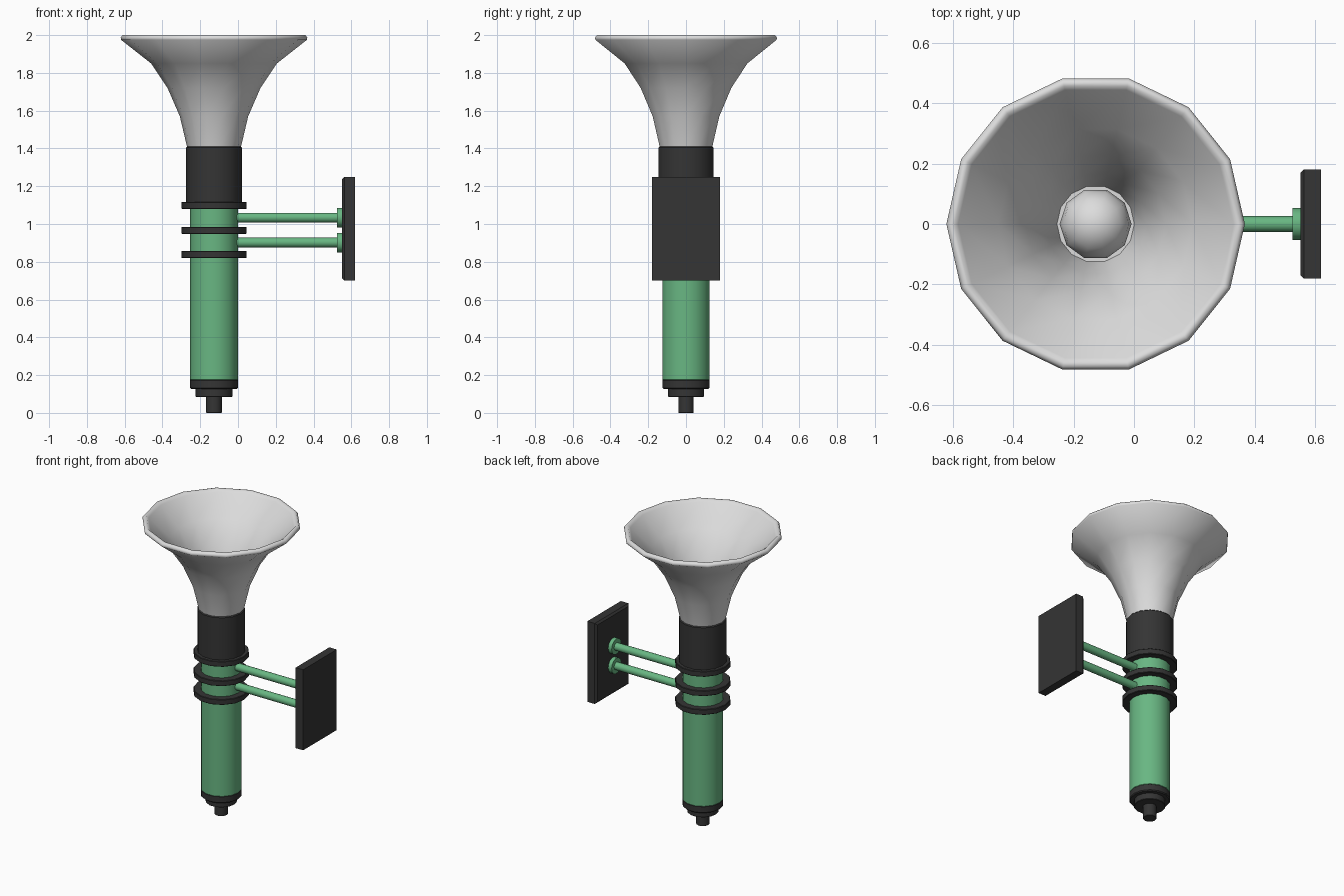
import bpy, bmesh, math
from mathutils import Matrix, Vector

cube = bpy.data.objects.get("Cube")
if cube:
    bpy.data.objects.remove(cube, do_unlink=True)

AXIS = -0.127   # x of the horn's upright axis
SIDES = 14


def material(name, rgb):
    m = bpy.data.materials.new(name)
    m.use_nodes = True
    m.diffuse_color = (*rgb, 1)
    m.node_tree.nodes["Principled BSDF"].inputs["Base Color"].default_value = (*rgb, 1)
    return m


GREEN = material("green paint", (0.14, 0.47, 0.225))
BLACK = material("black rubber", (0.035, 0.035, 0.035))
GREY = material("pale grey metal", (0.72, 0.72, 0.72))


def finish(name, bm, mat, angle=40):
    bmesh.ops.recalc_face_normals(bm, faces=bm.faces)
    mesh = bpy.data.meshes.new(name)
    bm.to_mesh(mesh)
    bm.free()
    mesh.materials.append(mat)
    ob = bpy.data.objects.new(name, mesh)
    bpy.context.collection.objects.link(ob)
    bpy.ops.object.select_all(action='DESELECT')
    ob.select_set(True)
    bpy.context.view_layer.objects.active = ob
    bpy.ops.object.shade_smooth_by_angle(angle=math.radians(angle))
    return ob


def lathe(name, profile, mat, angle=40):
    """Spin (radius, z) points about the upright axis; ends on the axis close it."""
    bm = bmesh.new()
    verts = [bm.verts.new((AXIS + r, 0, z)) for r, z in profile]
    edges = [bm.edges.new(pair) for pair in zip(verts, verts[1:])]
    bmesh.ops.spin(bm, geom=verts + edges, cent=(AXIS, 0, 0), axis=(0, 0, 1),
                   angle=math.tau, steps=SIDES, use_merge=True)
    bmesh.ops.remove_doubles(bm, verts=bm.verts, dist=0.0005)
    return finish(name, bm, mat, angle)


def tube(name, r, z0, z1, mat, bevel=0.006):
    return lathe(name, [(0, z0), (r - bevel, z0), (r, z0 + bevel),
                        (r, z1 - bevel), (r - bevel, z1), (0, z1)], mat)


def rod(name, r, x0, x1, z, mat):
    bm = bmesh.new()
    turn = Matrix.Translation(((x0 + x1) / 2, 0, z)) @ Matrix.Rotation(math.pi / 2, 4, 'Y')
    bmesh.ops.create_cone(bm, cap_ends=True, segments=SIDES, radius1=r, radius2=r,
                          depth=x1 - x0, matrix=turn)
    return finish(name, bm, mat)


# Stepped bottom fitting
tube("bottom_stem", 0.042, 0, 0.1, BLACK, 0.002)
tube("bottom_step", 0.098, 0.085, 0.14, BLACK, 0.003)
tube("bottom_cap", 0.128, 0.127, 0.178, BLACK)

# Main body, clamp rings and sleeve
tube("body_tube", 0.128, 0.17, 1.12, GREEN)
for i, z in enumerate((0.82, 0.948, 1.08)):
    tube(f"clamp_ring_{i + 1}", 0.173, z, z + 0.037, BLACK, 0.003)
tube("neck_sleeve", 0.149, 1.1, 1.41, BLACK)

# Flared bell with a rolled lip and an inner wall
outer = [(0.142, 1.405), (0.181, 1.57), (0.246, 1.72), (0.333, 1.85), (0.492, 1.975)]
lip = [(0.494, 1.987), (0.484, 2.0), (0.468, 2.0), (0.455, 1.985)]
inner = [(0.322, 1.865), (0.232, 1.73), (0.167, 1.575), (0.128, 1.42), (0, 1.42)]
lathe("horn_bell", outer + lip + inner, GREY, 60)

# Rounded plug in the throat
bm = bmesh.new()
bmesh.ops.create_uvsphere(bm, u_segments=10, v_segments=8, radius=0.119,
                          matrix=Matrix.Translation((AXIS, 0, 1.45))
                          @ Matrix.Rotation(math.pi / 2, 4, 'Z'))
finish("throat_ball", bm, GREY, 60)

# Bracket rods with flanges
for side, z in (("lower", 0.902), ("upper", 1.034)):
    rod(f"{side}_bracket_rod", 0.026, -0.06, 0.56, z, GREEN)
    rod(f"{side}_rod_flange", 0.053, 0.525, 0.555, z, GREEN)

# Mounting plate, chamfered around the face toward the horn
bm = bmesh.new()
size = Matrix.Diagonal((0.068, 0.362, 0.55, 1))
bmesh.ops.create_cube(bm, size=1, matrix=Matrix.Translation((0.585, 0, 0.975)) @ size)
rim = [e for e in bm.edges if all(v.co.x < 0.585 for v in e.verts)]
bmesh.ops.bevel(bm, geom=rim, offset=0.012, segments=1, affect='EDGES')
finish("mounting_plate", bm, BLACK, 30)
